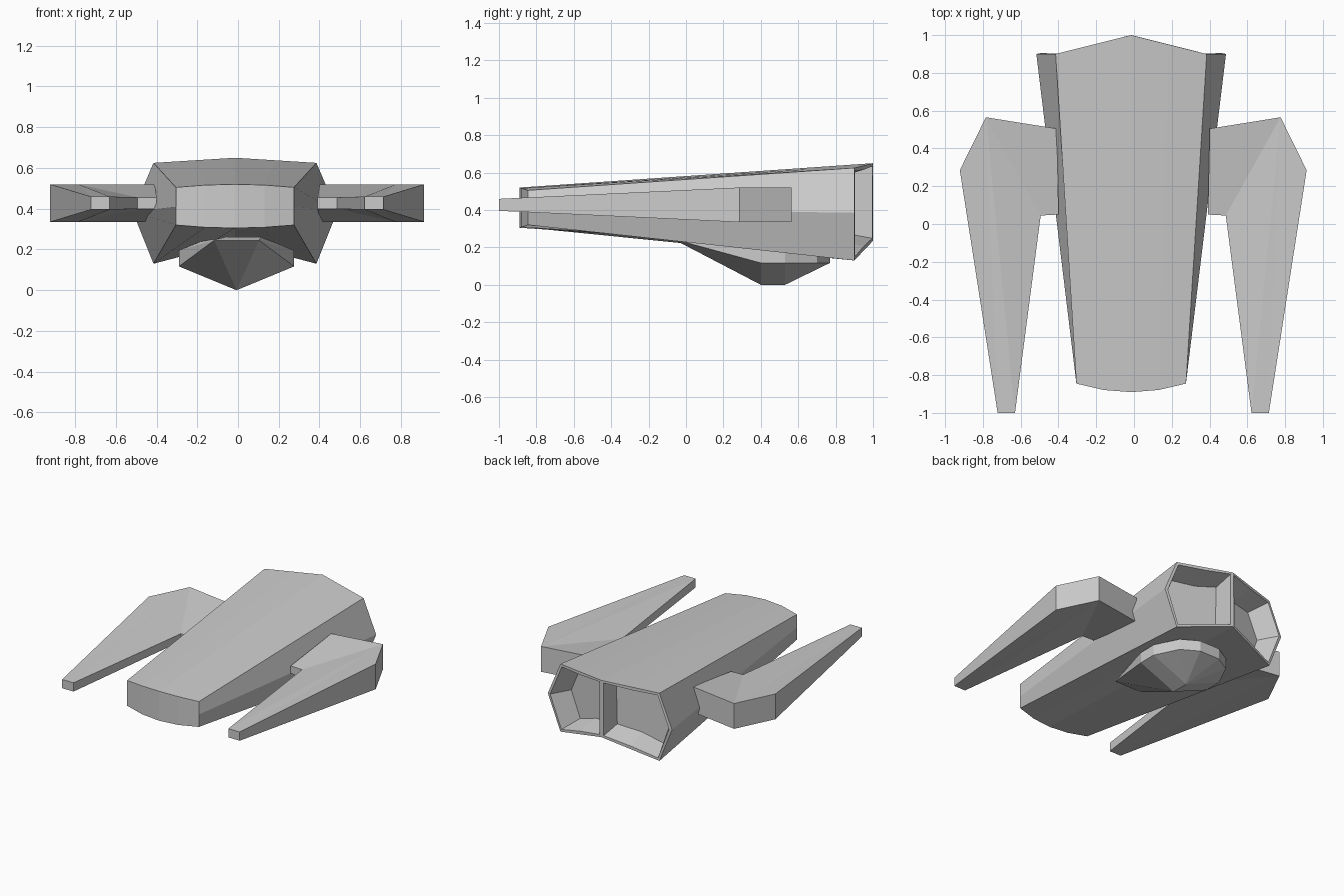
import bpy, bmesh
from mathutils import Vector

if "Cube" in bpy.data.objects:
    bpy.data.objects.remove(bpy.data.objects["Cube"])


def finish(name, bm):
    bmesh.ops.recalc_face_normals(bm, faces=bm.faces)
    mesh = bpy.data.meshes.new(name)
    bm.to_mesh(mesh)
    bm.free()
    obj = bpy.data.objects.new(name, mesh)
    bpy.context.collection.objects.link(obj)
    return obj


# Hull: loft from the bowed nose to the wedge-shaped stern
CX = -0.015
steps = (-1, -0.5, 0, 0.5, 1)


def section(half, side, y0, y_end, bow, top, mid, bottom):
    """Ring: top left to right, right side, bottom right to left, left side."""
    def row(z_pair):
        out = []
        for s in steps:
            t = bow(abs(s))
            out.append((CX + half * s, y0 + (y_end - y0) * t,
                        z_pair[0] + (z_pair[1] - z_pair[0]) * t))
        return out
    upper, lower = row(top), row(bottom)
    return (upper + [(CX + side, y0, mid)] + lower[::-1] + [(CX - side, y0, mid)])


nose = section(0.29, 0.29, -0.845, -0.89, lambda a: 1 - a * a,
               (0.505, 0.52), 0.41, (0.32, 0.305))
stern = section(0.40, 0.502, 0.90, 1.0, lambda a: 1 - a,
                (0.625, 0.65), 0.385, (0.13, 0.235))

bm = bmesh.new()
a = [bm.verts.new(p) for p in nose]
b = [bm.verts.new(p) for p in stern]
n = len(a)
for i in range(n):
    j = (i + 1) % n
    bm.faces.new((a[i], a[j], b[j], b[i]))

# Nose plate as vertical strips
for i in range(4):
    bm.faces.new((a[i], a[i + 1], a[9 - i], a[10 - i])
                 if i < 3 else (a[3], a[4], a[5], a[6], a[7]))
    if i == 0:
        bm.faces.new((a[0], a[10], a[11]))

# Two recessed engine openings, one on each angled stern panel
engines = [bm.faces.new([b[i] for i in (0, 1, 2, 8, 9, 10, 11)]),
           bm.faces.new([b[i] for i in (2, 3, 4, 5, 6, 7, 8)])]
bmesh.ops.recalc_face_normals(bm, faces=bm.faces)
bmesh.ops.inset_individual(bm, faces=engines, thickness=0.022)
bmesh.ops.inset_individual(bm, faces=engines, thickness=0.045, depth=-0.15)
finish("hull", bm)

# Side wings: (x, y, half thickness) outline, thickest at the rear
outline = [(0.405, 0.505, 0.0925), (0.78, 0.565, 0.0925), (0.918, 0.285, 0.0925),
           (0.718, -1.0, 0.032), (0.626, -1.0, 0.032), (0.49, 0.045, 0.028),
           (0.395, 0.05, 0.028)]
for name, sx in (("right_wing", 1), ("left_wing", -1)):
    bm = bmesh.new()
    rings = [[bm.verts.new((sx * x - 0.004, y, 0.4275 + s * h)) for x, y, h in outline]
             for s in (-1, 1)]
    lo, hi = rings
    for i in range(7):
        j = (i + 1) % 7
        bm.faces.new((lo[i], lo[j], hi[j], hi[i]))
    # Each skin folds along its length
    for r in rings:
        bm.faces.new((r[0], r[1], r[5], r[6]))
        bm.faces.new((r[1], r[4], r[5]))
        bm.faces.new((r[1], r[3], r[4]))
        bm.faces.new((r[1], r[2], r[3]))
    finish(name, bm)

# Belly pod: faceted keel under a rounded rim that runs up into the hull
rim = [(0.11, -0.07, 0.245), (0.283, 0.40, 0.117), (0.283, 0.53, 0.117),
       (0.20, 0.70, 0.117), (0.08, 0.77, 0.117)]
points = [Vector((0, 0.40, 0)), Vector((0, 0.53, 0))]
for s in (-1, 1):
    for i, (x, y, z) in enumerate(rim):
        points.append(Vector((s * x, y, z)))
        if i:
            points.append(Vector((s * x, y, 0.195)))
    points.append(Vector((s * 0.12, 0.0, 0.262)))
    points.append(Vector((s * 0.12, 0.65, 0.25)))
bm = bmesh.new()
for p in points:
    bm.verts.new(p + Vector((-0.007, 0, 0)))
res = bmesh.ops.convex_hull(bm, input=bm.verts)
loose = [v for v in bm.verts if not v.link_faces]
bmesh.ops.delete(bm, geom=loose, context='VERTS')
bmesh.ops.dissolve_limit(bm, angle_limit=0.02, verts=bm.verts, edges=bm.edges)
finish("belly_pod", bm)
